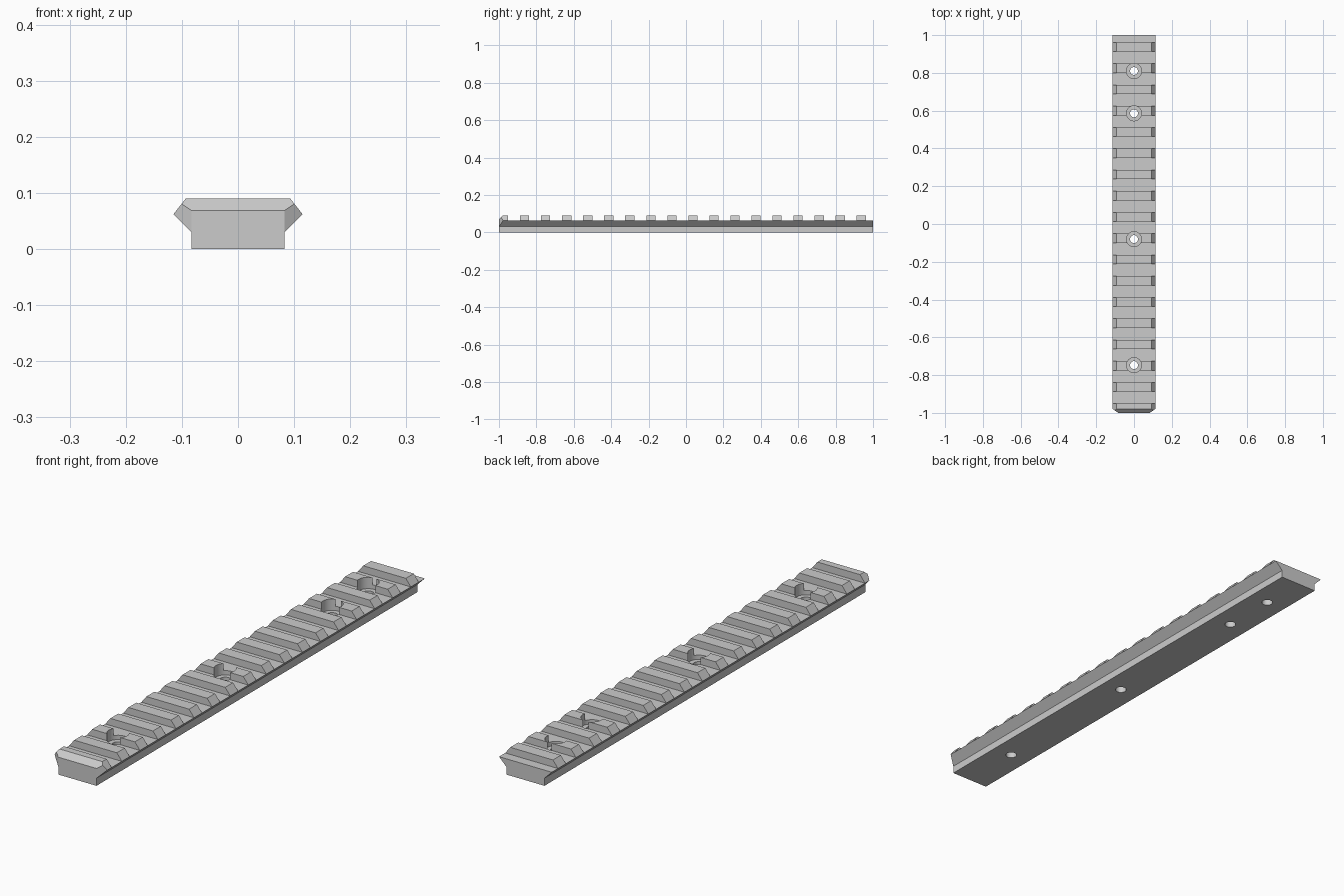
import bpy, bmesh, math
from mathutils import Vector

old = bpy.data.objects.get("Cube")
if old:
    bpy.data.objects.remove(old, do_unlink=True)

mat = bpy.data.materials.new("satin grey")
mat.use_nodes = True
grey = (0.6, 0.6, 0.6, 1)
mat.diffuse_color = grey
mat.node_tree.nodes["Principled BSDF"].inputs["Base Color"].default_value = grey


def to_object(name, bm):
    bmesh.ops.recalc_face_normals(bm, faces=bm.faces)
    mesh = bpy.data.meshes.new(name)
    bm.to_mesh(mesh)
    bm.free()
    mesh.materials.append(mat)
    obj = bpy.data.objects.new(name, mesh)
    bpy.context.collection.objects.link(obj)
    return obj


def slice_off(bm, point, normal):
    """Cut away everything on the normal side and cap the cut."""
    geom = bm.verts[:] + bm.edges[:] + bm.faces[:]
    cut = bmesh.ops.bisect_plane(bm, geom=geom, plane_co=point, plane_no=normal,
                                 clear_outer=True)["geom_cut"]
    edges = [e for e in cut if isinstance(e, bmesh.types.BMEdge)]
    bmesh.ops.contextual_create(bm, geom=edges)


# Rail body: dovetail section swept along the length
NECK, WING, TOP = 0.083, 0.115, 0.093
SILL, HEIGHT = 0.062, 0.09
half = [(NECK, 0), (NECK, 0.03), (WING, SILL), (TOP, HEIGHT)]
section = half + [(-x, z) for x, z in reversed(half)]
bm = bmesh.new()
face = bm.faces.new([bm.verts.new((x, -1, z)) for x, z in section])
swept = bmesh.ops.extrude_face_region(bm, geom=[face])["geom"]
bmesh.ops.translate(bm, vec=(0, 2, 0),
                    verts=[v for v in swept if isinstance(v, bmesh.types.BMVert)])

# Front end chamfers: top edge and both wing tips
slice_off(bm, Vector((0, -1, 0.0685)), Vector((0, -1, 1)))
for side in (-1, 1):
    slice_off(bm, Vector((side * NECK, -1, 0)), Vector((side * 0.022, -0.032, 0)))
rail = to_object("rail", bm)

# Cross slots between the teeth, the last one open at the back
PITCH, TOOTH = 0.1125, 0.049
slots = bmesh.new()
for i in range(18):
    start = -1 + i * PITCH + TOOTH
    length = PITCH - TOOTH
    box = bmesh.ops.create_cube(slots, size=1)["verts"]
    bmesh.ops.scale(slots, vec=(0.4, length, 0.1), verts=box)
    bmesh.ops.translate(slots, vec=(0, start + length / 2, SILL + 0.05), verts=box)

# Counterbored screw holes
bores, holes = bmesh.new(), bmesh.new()
for y in (0.81, 0.586, -0.08, -0.747):
    for target, radius, z in ((bores, 0.04, 0.145), (holes, 0.021, 0.05)):
        ring = bmesh.ops.create_cone(target, cap_ends=True, segments=32, radius1=radius,
                                     radius2=radius, depth=0.2)["verts"]
        bmesh.ops.translate(target, vec=(0, y, z), verts=ring)

bpy.context.view_layer.objects.active = rail
for name, cutter_bm in (("slot_cutter", slots), ("bore_cutter", bores), ("hole_cutter", holes)):
    cutter = to_object(name, cutter_bm)
    cutter.hide_render = True
    mod = rail.modifiers.new(name, "BOOLEAN")
    mod.operation, mod.solver, mod.object = "DIFFERENCE", "EXACT", cutter
    bpy.ops.object.modifier_apply(modifier=name)
    bpy.data.objects.remove(cutter, do_unlink=True)

bpy.ops.object.select_all(action="DESELECT")
rail.select_set(True)
bpy.ops.object.shade_smooth_by_angle(angle=math.radians(30))
